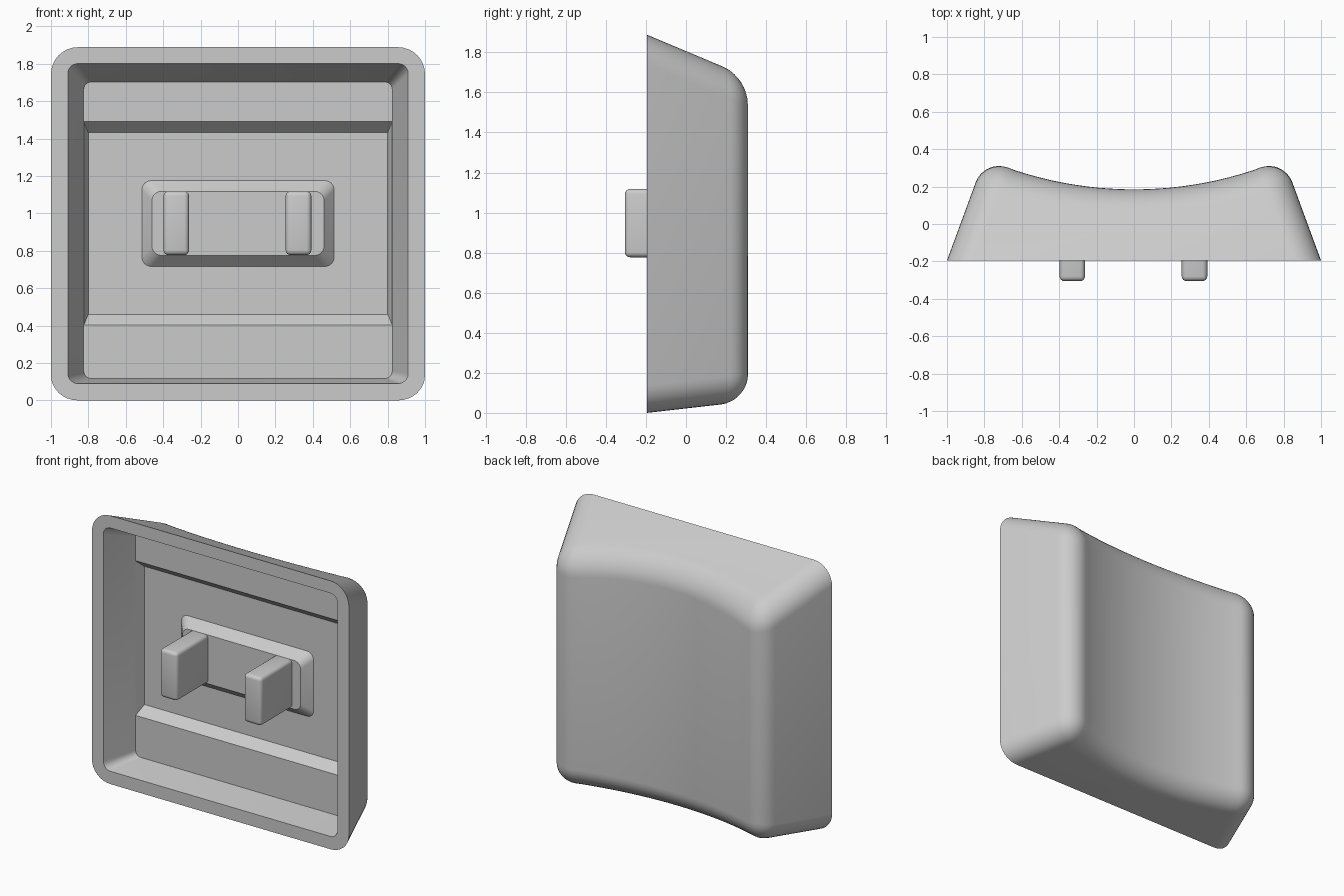
import bpy, bmesh, math

cube = bpy.data.objects.get("Cube")
if cube:
    bpy.data.objects.remove(cube, do_unlink=True)

grey = bpy.data.materials.new("light_grey_plastic")
grey.use_nodes = True
COLOUR = (0.6, 0.6, 0.6, 1)
grey.diffuse_color = COLOUR
grey.node_tree.nodes["Principled BSDF"].inputs["Base Color"].default_value = COLOUR

RIM_Y = -0.195


def finish(bm, name):
    bmesh.ops.recalc_face_normals(bm, faces=bm.faces)
    mesh = bpy.data.meshes.new(name)
    bm.to_mesh(mesh)
    bm.free()
    mesh.materials.append(grey)
    ob = bpy.data.objects.new(name, mesh)
    bpy.context.collection.objects.link(ob)
    return ob


def activate(ob):
    bpy.ops.object.select_all(action='DESELECT')
    ob.select_set(True)
    bpy.context.view_layer.objects.active = ob


def smooth(ob):
    activate(ob)
    bpy.ops.object.shade_smooth_by_angle(angle=math.radians(30))


def loft(name, rings, steps=6):
    """Solid through rounded rectangles given as (y, half_width, z_low, z_high, radius)."""
    bm = bmesh.new()
    loops = []
    for y, w, low, high, r in rings:
        loop = []
        corners = ((w, high), (-w, high), (-w, low), (w, low))
        for q, (cx, cz) in enumerate(corners):
            cx -= math.copysign(r, cx)
            cz += r if cz == low else -r
            for k in range(steps + 1):
                a = (q + k / steps) * math.pi / 2
                loop.append(bm.verts.new((cx + r * math.cos(a), y, cz + r * math.sin(a))))
        loops.append(loop)
    for a, b in zip(loops, loops[1:]):
        for i in range(len(a)):
            j = (i + 1) % len(a)
            bm.faces.new((a[i], a[j], b[j], b[i]))
    bm.faces.new(loops[0])
    bm.faces.new(loops[-1])
    return finish(bm, name)


def cut(ob, cutter):
    activate(ob)
    mod = ob.modifiers.new("cut", 'BOOLEAN')
    mod.operation = 'DIFFERENCE'
    mod.solver = 'EXACT'
    mod.object = cutter
    bpy.ops.object.modifier_apply(modifier=mod.name)
    bpy.data.objects.remove(cutter, do_unlink=True)


# Cap shell: tapered block with a cylindrical dish on its back
DISH_R, STRIPS = 2.03, 20
xs = [-0.8] + [-0.64 + 1.28 * i / STRIPS for i in range(STRIPS + 1)] + [0.8]
bm = bmesh.new()
lower, upper = [], []
for x in xs:
    y = 0.185 + DISH_R - math.sqrt(DISH_R ** 2 - x * x)
    rise = y - RIM_Y
    lower.append(bm.verts.new((x, y, 0.114 * rise)))
    upper.append(bm.verts.new((x, y, 1.888 - 0.42 * rise)))
base = [bm.verts.new((x, RIM_Y, z)) for x, z in ((-1, 0), (1, 0), (1, 1.888), (-1, 1.888))]
for i in range(len(xs) - 1):
    bm.faces.new((lower[i], lower[i + 1], upper[i + 1], upper[i]))
bm.faces.new(base)
bm.faces.new([base[0], base[1]] + lower[::-1])
bm.faces.new([base[3], base[2]] + upper[::-1])
bm.faces.new((base[0], lower[0], upper[0], base[3]))
bm.faces.new((base[1], lower[-1], upper[-1], base[2]))
bmesh.ops.recalc_face_normals(bm, faces=bm.faces)

# Round the four corners and the dish border, leaving the rim sharp
inner = set()
for i in range(1, len(xs) - 1):
    inner.add(bm.edges.get((lower[i], upper[i])))
rounded = [e for e in bm.edges
           if e not in inner and not all(v in base for v in e.verts)]
bmesh.ops.bevel(bm, geom=rounded, offset=0.135, offset_type='OFFSET', segments=8,
                profile=0.5, affect='EDGES', clamp_overlap=False)
shell = finish(bm, "cap_shell")

# Hollow inside, with a deeper channel across the middle
cut(shell, loft("hollow_cutter", [(-0.3, 0.948, 0.078, 1.845, 0.06),
                                  (0.04, 0.825, 0.117, 1.702, 0.04)]))
cut(shell, loft("channel_cutter", [(0.03, 0.8275, 0.393, 1.499, 0.002),
                                   (0.105, 0.80, 0.46, 1.432, 0.002)], 1))
smooth(shell)

# Raised mounting pad with sloping sides
pad = loft("mounting_pad", [(0.125, 0.514, 0.716, 1.175, 0.05),
                            (0.105, 0.514, 0.716, 1.175, 0.05),
                            (0.04, 0.46, 0.775, 1.118, 0.05)])
smooth(pad)

# Two mounting prongs
for name, x0, x1 in (("right_prong", -0.398, -0.262), ("left_prong", 0.255, 0.392)):
    bm = bmesh.new()
    bmesh.ops.create_cube(bm, size=1)
    for v in bm.verts:
        v.co.x = x1 if v.co.x > 0 else x0
        v.co.y = 0.09 if v.co.y > 0 else -0.305
        v.co.z = 1.118 if v.co.z > 0 else 0.777
    bmesh.ops.bevel(bm, geom=list(bm.edges), offset=0.025, offset_type='OFFSET',
                    segments=4, profile=0.5, affect='EDGES')
    smooth(finish(bm, name))
